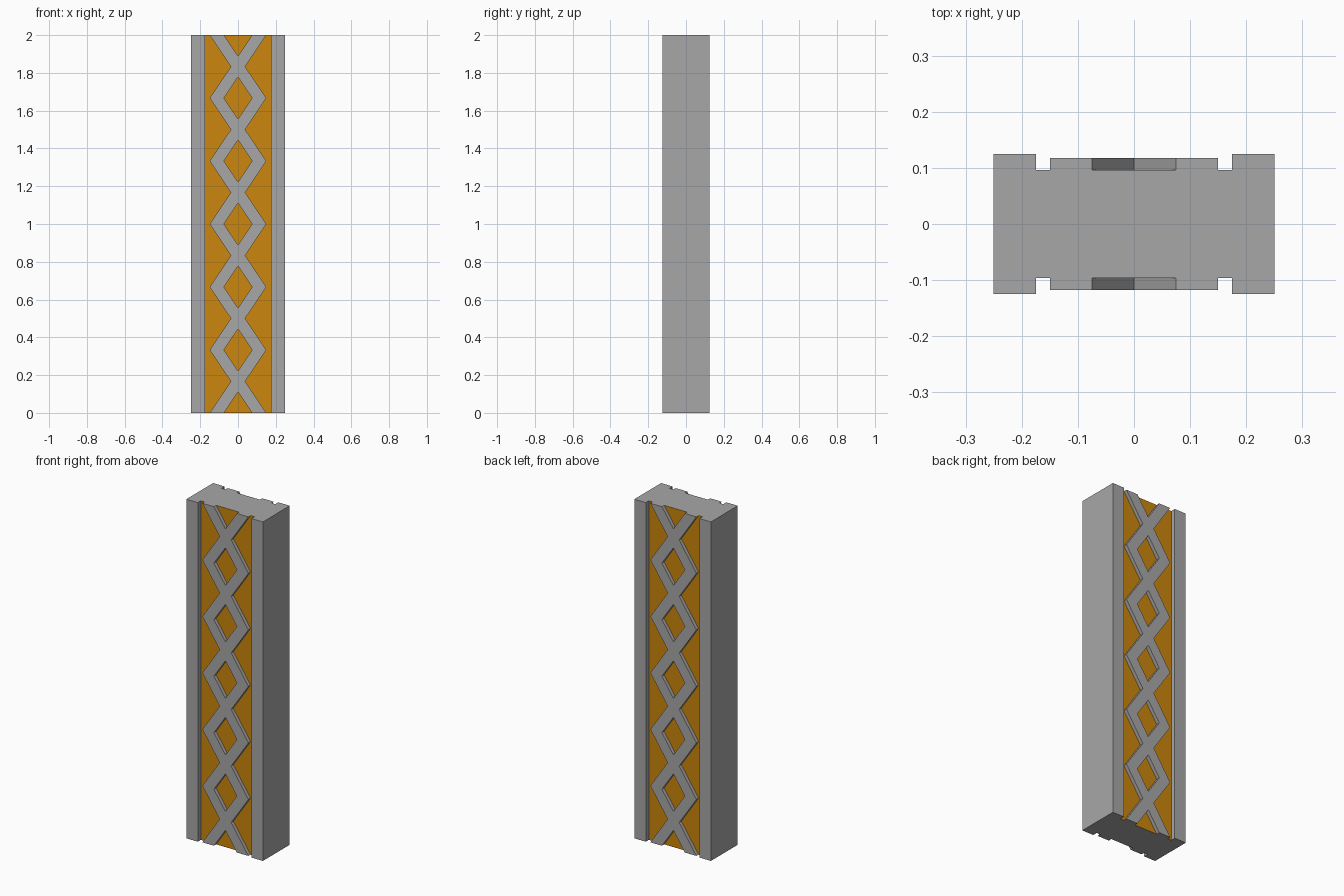
import bpy, bmesh

cube = bpy.data.objects.get("Cube")
if cube:
    bpy.data.objects.remove(cube, do_unlink=True)

HEIGHT, HALF_W, HALF_D = 2.0, 0.25, 0.125
PANEL_X, PANEL_Y = 0.175, 0.0965      # recess half width and depth position
LATTICE_Y = 0.1175                    # outer face of the lattice
SWING, HALF_BAND = 0.1125, 0.0375     # zigzag amplitude and band half width
PERIODS = 6


def material(name, colour):
    mat = bpy.data.materials.new(name)
    mat.use_nodes = True
    mat.diffuse_color = (*colour, 1)
    mat.node_tree.nodes["Principled BSDF"].inputs["Base Color"].default_value = (*colour, 1)
    return mat


grey = material("grey metal", (0.39, 0.39, 0.39))
gold = material("amber panel", (0.6, 0.24, 0.004))


def finish(bm, name, *mats):
    bmesh.ops.recalc_face_normals(bm, faces=bm.faces)
    mesh = bpy.data.meshes.new(name)
    bm.to_mesh(mesh)
    bm.free()
    for mat in mats:
        mesh.materials.append(mat)
    obj = bpy.data.objects.new(name, mesh)
    bpy.context.collection.objects.link(obj)
    return obj


# Pillar: H-shaped section extruded upward, amber on the recessed faces
quarter = [(HALF_W, HALF_D), (PANEL_X, HALF_D), (PANEL_X, PANEL_Y)]
outline = quarter + [(-x, y) for x, y in reversed(quarter)]
outline += [(-x, -y) for x, y in outline]
bm = bmesh.new()
section = bm.faces.new([bm.verts.new((x, y, 0)) for x, y in outline])
ext = bmesh.ops.extrude_face_region(bm, geom=[section], use_keep_orig=True)
top = [v for v in ext["geom"] if isinstance(v, bmesh.types.BMVert)]
bmesh.ops.translate(bm, verts=top, vec=(0, 0, HEIGHT))
bm.normal_update()
for f in bm.faces:
    c = f.calc_center_median()
    if abs(f.normal.y) > 0.9 and abs(abs(c.y) - PANEL_Y) < 0.001:
        f.material_index = 1
finish(bm, "pillar", grey, gold)


# Lattice: two crossing zigzag bands joined into one raised plate
def lattice(name, side):
    bm = bmesh.new()
    step = HEIGHT / PERIODS
    tip = step / 2 * (1 - HALF_BAND / SWING)   # where the bands first meet
    levels = []
    for i in range(PERIODS):
        levels += [i * step + t for t in (0, tip, step / 2, step - tip)]
    levels.append(HEIGHT)

    def span(z):
        centre = SWING * abs(1 - 2 * ((z / step) % 1))
        if min(z % step, step - z % step) < 1e-6:
            centre = SWING
        return max(0, centre - HALF_BAND), centre + HALF_BAND

    for z0, z1 in zip(levels, levels[1:]):
        for sx in (-1, 1):
            (a, b), (c, d) = span(z0), span(z1)
            ring = [(a, z0), (b, z0), (d, z1), (c, z1)]
            bm.faces.new([bm.verts.new((sx * x, side * PANEL_Y, z)) for x, z in ring])
    bmesh.ops.remove_doubles(bm, verts=bm.verts, dist=0.0005)
    ext = bmesh.ops.extrude_face_region(bm, geom=bm.faces[:], use_keep_orig=True)
    raised = [v for v in ext["geom"] if isinstance(v, bmesh.types.BMVert)]
    bmesh.ops.translate(bm, verts=raised, vec=(0, side * (LATTICE_Y - PANEL_Y), 0))
    bmesh.ops.dissolve_limit(bm, angle_limit=0.01, verts=bm.verts, edges=bm.edges)
    finish(bm, name, grey)


lattice("front_lattice", -1)
lattice("back_lattice", 1)
